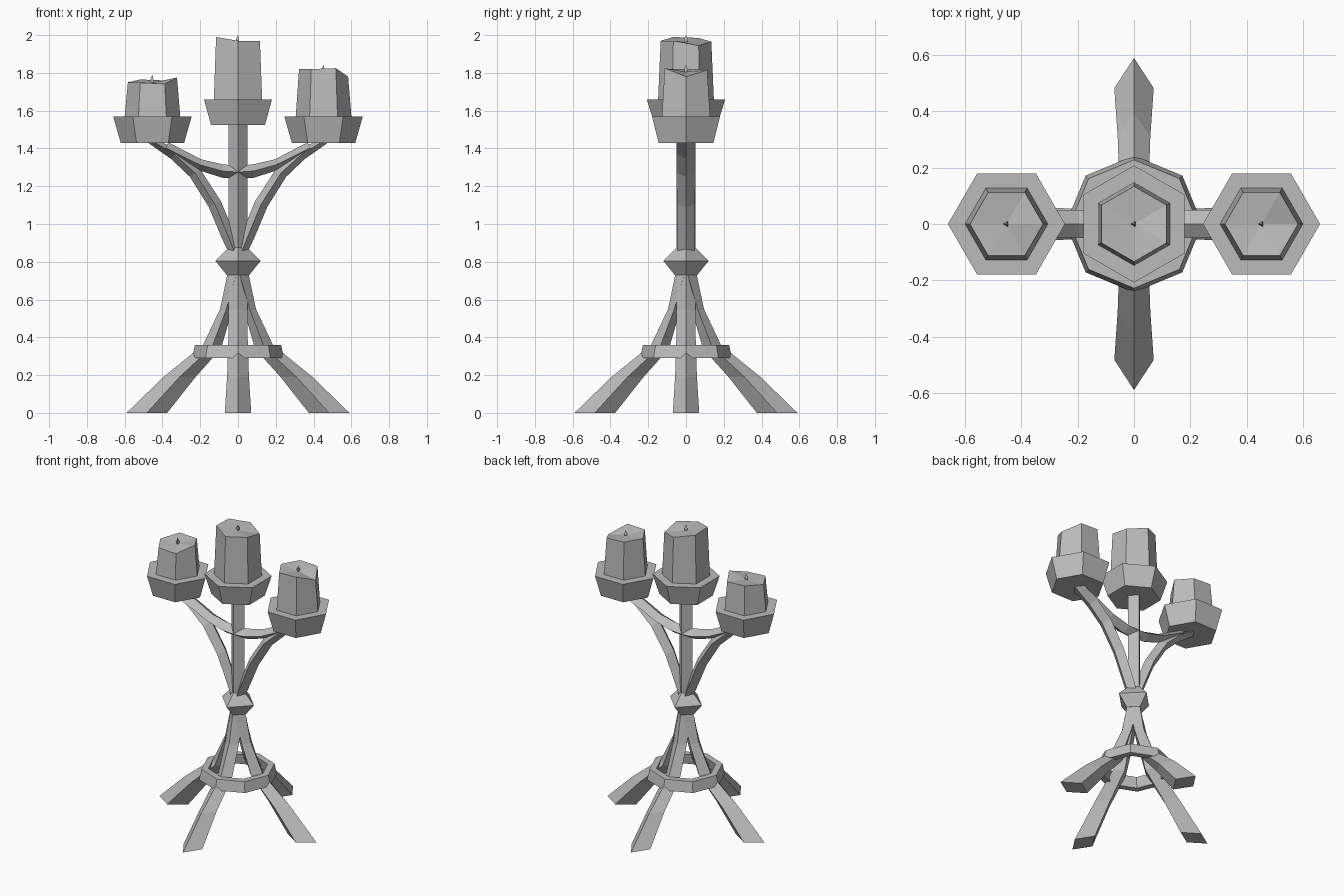
import bpy, bmesh, math
from math import cos, sin, pi

if "Cube" in bpy.data.objects:
    bpy.data.objects.remove(bpy.data.objects["Cube"])

iron = bpy.data.materials.new("plain_grey")
iron.diffuse_color = (0.5, 0.5, 0.5, 1)
iron.use_nodes = True
iron.node_tree.nodes["Principled BSDF"].inputs["Base Color"].default_value = iron.diffuse_color


def loft(name, rings, closed=False, fan=None):
    """Skin a list of equal-sized rings; cap the ends unless closed.
    fan = point used as the centre of the last cap."""
    bm = bmesh.new()
    vs = [[bm.verts.new(p) for p in r] for r in rings]
    n, m = len(rings[0]), len(rings)
    for i in range(m if closed else m - 1):
        a, b = vs[i], vs[(i + 1) % m]
        for j in range(n):
            k = (j + 1) % n
            bm.faces.new((a[j], a[k], b[k], b[j]))
    if not closed:
        bm.faces.new(vs[0])
        if fan:
            c = bm.verts.new(fan)
            for j in range(n):
                bm.faces.new((vs[-1][j], vs[-1][(j + 1) % n], c))
        else:
            bm.faces.new(vs[-1])
    bmesh.ops.recalc_face_normals(bm, faces=bm.faces)
    me = bpy.data.meshes.new(name)
    bm.to_mesh(me)
    bm.free()
    me.materials.append(iron)
    ob = bpy.data.objects.new(name, me)
    bpy.context.collection.objects.link(ob)
    return ob


def ring(n, r, z, x=0, rot=0.0):
    """Regular polygon; z may be a list with one height per corner."""
    zs = z if isinstance(z, (list, tuple)) else [z] * n
    return [(x + r * cos(rot + 2 * pi * i / n), r * sin(rot + 2 * pi * i / n), zs[i])
            for i in range(n)]


def blade(name, sections, angle=0.0):
    """Diamond-section bar: each section is outer r, z, inner r, z, half width."""
    rings = []
    for ro, zo, ri, zi, w in sections:
        rm, zm = (ro + ri) / 2, (zo + zi) / 2
        pts = [(ro, 0, zo), (rm, w, zm), (ri, 0, zi), (rm, -w, zm)]
        rings.append([(x * cos(angle) - y * sin(angle), x * sin(angle) + y * cos(angle), z)
                      for x, y, z in pts])
    return loft(name, rings)


# four splayed legs
leg = [(0.59, 0, 0.375, 0, 0.07), (0.395, 0.19, 0.225, 0.19, 0.058),
       (0.185, 0.36, 0.09, 0.34, 0.052), (0.095, 0.55, 0.035, 0.53, 0.05),
       (0.055, 0.74, -0.04, 0.74, 0.048)]
for i, side in enumerate(("right", "back", "left", "front")):
    blade(side + "_leg", leg, i * pi / 2)

# octagonal brace ring around the legs
loft("leg_ring", [ring(8, 0.243, 0.29), ring(8, 0.228, 0.36),
                  ring(8, 0.185, 0.36), ring(8, 0.2, 0.29)], closed=True)

# knot and stem
loft("knot", [ring(4, 0.06, 0.73), ring(4, 0.12, 0.805), ring(4, 0.05, 0.875)])
loft("stem", [ring(4, 0.05, 0.70), ring(4, 0.05, 1.53)])

# curved side braces
brace = [(0.055, 0.86, -0.01, 0.86, 0.046), (0.088, 0.93, 0.02, 0.95, 0.047),
         (0.155, 1.09, 0.09, 1.12, 0.048), (0.255, 1.25, 0.20, 1.29, 0.05),
         (0.355, 1.345, 0.32, 1.395, 0.05), (0.49, 1.44, 0.42, 1.44, 0.05)]
for side, a in (("right", 0), ("left", pi)):
    blade(side + "_brace", brace, a)

# hanging bow joining the two side cups: x, bottom z, top z
bow = [(0.0, 1.24, 1.31), (0.08, 1.245, 1.315), (0.2, 1.285, 1.342), (0.38, 1.375, 1.432)]
bow = [(-x, b, t) for x, b, t in bow[:0:-1]] + bow
blade("cross_bow", [(x * 1.05, b, x * 0.97, t, 0.05) for x, b, t in bow])


# cups, candles with uneven tops, and wicks
def candle_set(side, x, rot, z0, z1, rb, rt, heights, r_top, wick_top):
    loft(side + "_cup", [ring(6, rb, z0, x, rot), ring(6, rt, z1, x, rot)])
    mid = sum(heights) / 6 - 0.008
    loft(side + "_candle", [ring(6, 0.148, z1 - 0.01, x, rot),
                            ring(6, r_top, heights, x, rot)], fan=(x, 0, mid))
    h = wick_top - mid
    loft(side + "_wick", [ring(3, 0.005, mid - 0.01, x, pi), ring(3, 0.012, mid + h * 0.3, x, pi),
                          ring(3, 0.001, wick_top, x, pi)])


candle_set("left", -0.453, 0, 1.43, 1.57, 0.168, 0.208,
           [1.775, 1.76, 1.765, 1.75, 1.748, 1.742], 0.13, 1.79)
candle_set("right", 0.453, 0, 1.43, 1.57, 0.168, 0.208,
           [1.78, 1.815, 1.82, 1.82, 1.82, 1.825], 0.13, 1.84)
candle_set("centre", 0, pi / 6, 1.525, 1.66, 0.165, 0.208,
           [1.945, 1.965, 1.985, 1.99, 1.97, 1.97], 0.134, 2.0)
